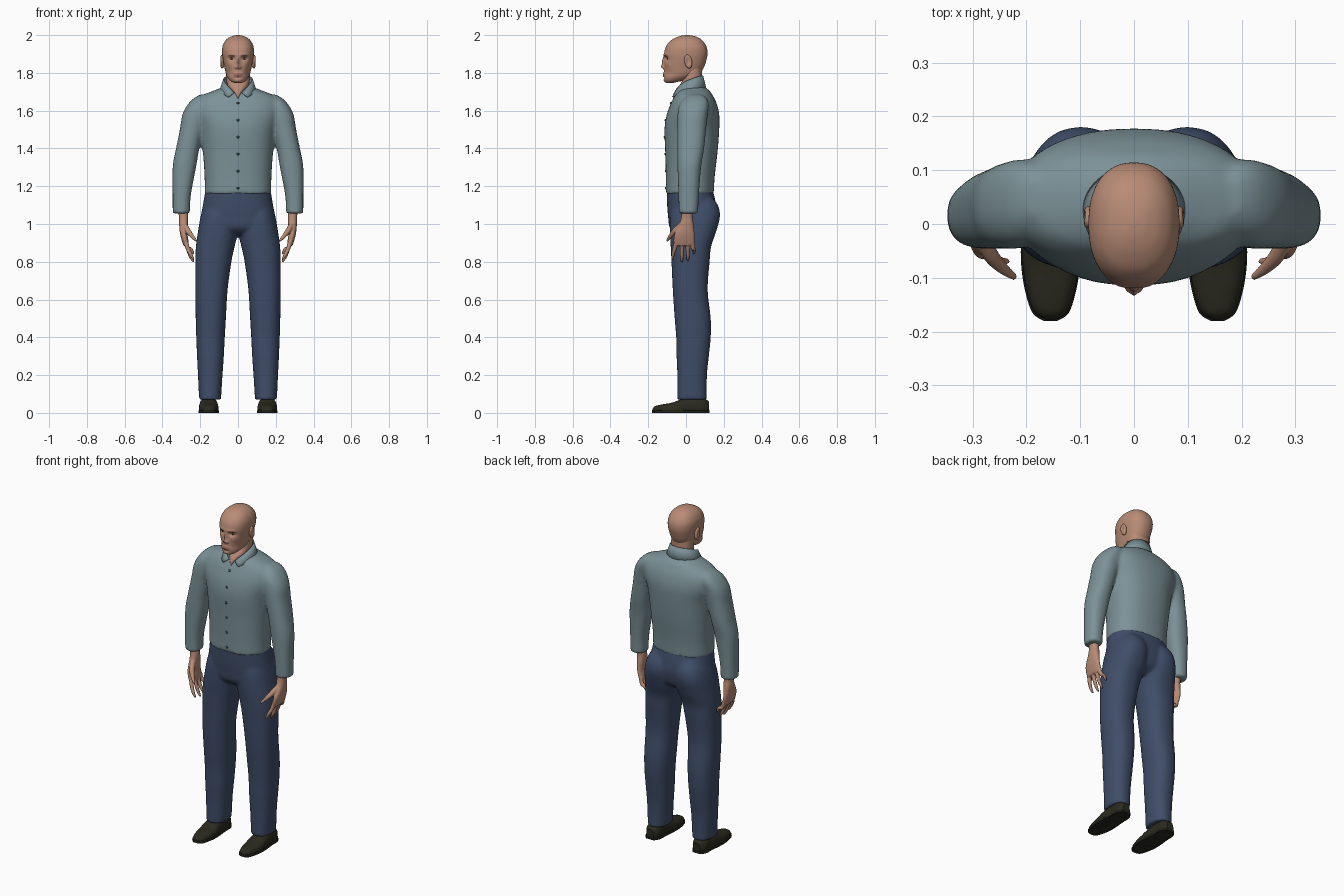
import bpy, bmesh, math
from mathutils import Vector, Matrix
from mathutils.bvhtree import BVHTree

cube = bpy.data.objects.get("Cube")
if cube:
    bpy.data.objects.remove(cube, do_unlink=True)


def material(name, *rgb):
    m = bpy.data.materials.new(name)
    m.use_nodes = True
    m.diffuse_color = (*rgb, 1)
    m.node_tree.nodes["Principled BSDF"].inputs["Base Color"].default_value = (*rgb, 1)
    return m


SKIN = material("skin", .48, .26, .18)
LIP = material("lip", .33, .14, .10)
BROW = material("brow", .16, .08, .055)
EYE = material("eye white", .5, .46, .42)
IRIS = material("iris", .04, .03, .025)
SHIRT = material("shirt cloth", .20, .285, .31)
BUTTON = material("button", .05, .07, .085)
DENIM = material("trouser cloth", .05, .075, .14)
LEATHER = material("shoe leather", .024, .023, .014)
SOLE = material("shoe sole", .014, .014, .01)


def refine(rows, steps):
    """Spline interpolation between rows of numbers."""
    out, last = [], len(rows) - 1
    for i in range(last):
        a, b, c, d = (rows[max(0, min(last, i + k))] for k in (-1, 0, 1, 2))
        for s in range(steps):
            t = s / steps
            out.append([q + t * (r - p + t * (2 * p - 5 * q + 4 * r - w + t * (3 * (q - r) + w - p))) / 2
                        for p, q, r, w in zip(a, b, c, d)])
    return out + [list(rows[last])]


def skin(bm, rings):
    """Closed surface through equal rings of points."""
    loops = [[bm.verts.new(p) for p in ring] for ring in rings]
    for lo, hi in zip(loops, loops[1:]):
        for i in range(len(lo)):
            bm.faces.new((lo[i - 1], lo[i], hi[i], hi[i - 1]))
    bm.faces.new(loops[0][::-1])
    bm.faces.new(loops[-1])


def upright(t, u, v):
    return (u, v, t)


def flipped(t, u, v):
    return (-u, v, t)


def loft(bm, rows, place=upright, power=2.3, count=40, steps=5):
    """Rows are: station, low and high u, low and high v."""
    rings = []
    for t, u0, u1, v0, v1 in refine(rows, steps):
        ring = []
        for i in range(count):
            a = math.tau * i / count
            c, s = math.cos(a), math.sin(a)
            u = math.copysign(abs(c) ** (2 / power), c)
            v = math.copysign(abs(s) ** (2 / power), s)
            ring.append(place(t, (u0 + u1 + (u1 - u0) * u) / 2, (v0 + v1 + (v1 - v0) * v) / 2))
        rings.append(ring)
    skin(bm, rings)


def even(rows):
    return [(z, -w, w, y0, y1) for z, w, y0, y1 in rows]


def tube(bm, points, count=12):
    """Tapered tube through points given as x, y, z, radius."""
    path = refine(points, 4)
    centres = [Vector(p[:3]) for p in path]
    rings = []
    for i, p in enumerate(path):
        ahead = centres[min(i + 1, len(path) - 1)] - centres[max(i - 1, 0)]
        turn = ahead.to_track_quat('Z', 'Y')
        rings.append([centres[i] + turn @ Vector((math.cos(a), math.sin(a), 0)) * p[3]
                      for a in (math.tau * k / count for k in range(count))])
    skin(bm, rings)


def ball(bm, centre, size, tilt=0):
    m = Matrix.Translation(centre) @ Matrix.Rotation(tilt, 4, 'X') @ Matrix.Diagonal((*size, 1))
    return bmesh.ops.create_uvsphere(bm, u_segments=24, v_segments=16, radius=1, matrix=m)["verts"]


def finish(name, bm, *mats, voxel=0, smooth=0, mirror=False):
    bmesh.ops.recalc_face_normals(bm, faces=bm.faces)
    mesh = bpy.data.meshes.new(name)
    bm.to_mesh(mesh)
    bm.free()
    for m in mats:
        mesh.materials.append(m)
    ob = bpy.data.objects.new(name, mesh)
    bpy.context.collection.objects.link(ob)
    bpy.ops.object.select_all(action='DESELECT')
    ob.select_set(True)
    bpy.context.view_layer.objects.active = ob
    bpy.ops.object.shade_smooth_by_angle(angle=math.radians(50))
    if voxel:  # melt overlapping pieces into one skin
        r = ob.modifiers.new("Blend", 'REMESH')
        r.mode, r.voxel_size, r.use_smooth_shade = 'VOXEL', voxel, True
        s = ob.modifiers.new("Soften", 'SMOOTH')
        s.factor, s.iterations = .5, smooth
    if mirror:
        ob.modifiers.new("Mirror", 'MIRROR')
    return ob


def front_of(ob):
    """Function giving the front surface depth at x, z."""
    bpy.context.view_layer.update()
    tree = BVHTree.FromObject(ob, bpy.context.evaluated_depsgraph_get())

    def depth(x, z):
        hit = tree.ray_cast(Vector((x, -1, z)), Vector((0, 1, 0)))[0]
        return hit.y if hit else -.1
    return depth


# Shirt: torso and both sleeves
bm = bmesh.new()
loft(bm, even([(1.16, .177, -.107, .147), (1.25, .177, -.107, .152), (1.38, .186, -.11, .167),
               (1.5, .2, -.114, .176), (1.58, .225, -.102, .176), (1.64, .225, -.08, .162),
               (1.68, .19, -.06, .142), (1.705, .13, -.045, .125), (1.725, .08, -.02, .1)]))
sleeve = [(1.055, .254, .346, -.038, .064), (1.15, .25, .346, -.04, .068), (1.3, .222, .346, -.045, .08),
          (1.4, .205, .328, -.046, .096), (1.5, .18, .308, -.046, .106), (1.58, .15, .294, -.045, .115),
          (1.63, .14, .268, -.035, .12), (1.665, .15, .235, -.01, .11), (1.685, .17, .2, .02, .08)]
for place in (upright, flipped):
    loft(bm, sleeve, place)
shirt = finish("shirt", bm, SHIRT, voxel=.009, smooth=6)

# Buttons down the front
depth = front_of(shirt)
bm = bmesh.new()
for i in range(6):
    z = 1.64 - .09 * i
    ball(bm, (0, depth(0, z), z), (.007, .005, .007))
finish("shirt_buttons", bm, BUTTON)

# Folded collar, high at the back with two pointed wings
bm = bmesh.new()
rows = []
for i in range(49):
    s = i / 24 - 1
    row = []
    for reach, rx, back, front, z, drop in ((165, .075, .065, .083, 1.785, .09),
                                            (150, .098, .083, .108, 1.712, .04)):
        a = math.radians(reach * s)
        c = math.cos(a)
        row.append(Vector((rx * math.sin(a), .023 + c * (back if c > 0 else front),
                           z - drop * abs(s) ** 2.5)))
    row.insert(1, row[0].lerp(row[1], .5) + (row[1] - row[0]).cross(Vector((0, 0, 0))))
    rows.append([bm.verts.new(p) for p in row])
for a, b in zip(rows, rows[1:]):
    for k in range(2):
        bm.faces.new((a[k], a[k + 1], b[k + 1], b[k]))
collar = finish("collar", bm, SHIRT)
thick = collar.modifiers.new("Cloth", 'SOLIDIFY')
thick.thickness, thick.offset = .006, 0

# Trousers: hips and two legs with rounded seat
bm = bmesh.new()
loft(bm, even([(.945, .11, -.05, .1), (.98, .2, -.086, .145), (1.04, .197, -.095, .162),
               (1.1, .186, -.1, .16), (1.185, .172, -.102, .141)]))
leg = [(.07, .09, .206, -.046, .11), (.2, .082, .212, -.046, .111), (.3, .075, .217, -.05, .121),
       (.4, .07, .221, -.052, .131), (.5, .064, .224, -.06, .131), (.65, .055, .226, -.07, .115),
       (.8, .035, .226, -.077, .125), (.88, .018, .223, -.081, .133), (.96, 0, .212, -.086, .16),
       (1.04, 0, .198, -.085, .18), (1.1, .01, .18, -.07, .169), (1.15, .04, .15, -.04, .13)]
for place in (upright, flipped):
    loft(bm, leg, place)
finish("trousers", bm, DENIM, voxel=.009, smooth=5)


# Shoes and soles, lofted from toe to heel
def lengthwise(t, u, v):
    return (u, t, max(0, v))


shoe = [(-.178, .145, .165, .02), (-.163, .124, .186, .036), (-.12, .11, .2, .046), (-.07, .103, .207, .055),
        (-.02, .105, .206, .074), (.04, .11, .2, .085), (.09, .112, .198, .08), (.122, .132, .178, .06)]
bm = bmesh.new()
loft(bm, [(y, a, b, -.02, h) for y, a, b, h in shoe], lengthwise, power=2.6)
finish("shoes", bm, LEATHER, mirror=True)
bm = bmesh.new()
loft(bm, [(y * 1.01, a - .003, b + .003, -.01, .016) for y, a, b, h in shoe], lengthwise, power=6)
finish("shoe_soles", bm, SOLE, mirror=True)

# Hands: palm, four fingers and thumb
bm = bmesh.new()
loft(bm, [(.885, .264, .288, -.06, .042), (.91, .262, .297, -.066, .046), (.95, .268, .307, -.06, .045),
          (1, .265, .312, -.036, .04), (1.04, .264, .313, -.025, .035), (1.1, .27, .322, -.022, .04)], count=24)
for y, slant, tip in ((-.051, -.018, .81), (-.022, 0, .798), (.008, .002, .804), (.034, .008, .84)):
    tube(bm, [(.277, y, .91, .012), (.266, y + slant / 2, .87, .011),
              (.25, y + slant, tip + .028, .0095), (.234, y + slant, tip, .005)])
tube(bm, [(.285, -.02, 1, .014), (.266, -.058, .965, .015), (.243, -.083, .935, .011), (.22, -.1, .91, .006)])
finish("hands", bm, SKIN, voxel=.004, smooth=3, mirror=True)

# Neck, narrowing to the open shirt front
bm = bmesh.new()
loft(bm, even([(1.665, .006, -.07, .05), (1.69, .022, -.066, .06), (1.72, .048, -.047, .08),
               (1.76, .062, -.02, .084), (1.83, .062, -.02, .085)]))
finish("neck", bm, SKIN)

# Head: smooth skull, then the face pressed in and pulled out
bm = bmesh.new()
loft(bm, even([(1.747, .018, -.1, -.065), (1.755, .037, -.111, -.03), (1.775, .055, -.117, .03),
               (1.8, .065, -.117, .075), (1.83, .072, -.115, .095), (1.865, .079, -.115, .107),
               (1.9, .084, -.116, .114), (1.935, .083, -.108, .11), (1.965, .071, -.088, .093),
               (1.985, .051, -.058, .069), (1.996, .027, -.028, .04), (2, .006, -.002, .012)]),
     count=128, steps=8)
# x, z, width, height, push
dents = [(.033, 1.876, .016, .01, .013), (.028, 1.897, .024, .008, -.004), (0, 1.86, .009, .024, -.012),
         (0, 1.833, .012, .011, -.015), (.013, 1.828, .006, .007, -.007), (.045, 1.845, .018, .016, -.004),
         (.05, 1.8, .02, .02, .006), (0, 1.79, .022, .01, -.006), (0, 1.757, .018, .012, -.005),
         (0, 1.774, .02, .005, .004), (0, 1.791, .02, .002, .003)]
for v in bm.verts:
    if v.co.y < -.03:
        x, z = abs(v.co.x), v.co.z
        v.co.y += sum(push * math.exp(-((x - px) / w) ** 2 - ((z - pz) / h) ** 2)
                      for px, pz, w, h, push in dents)
for f in bm.faces:
    c = f.calc_center_median()
    x = abs(c.x)
    if c.y < -.08:
        if (x / .024) ** 2 + ((c.z - 1.79) / .009) ** 2 < 1:
            f.material_index = 1
        elif .016 < x < .052 and abs(c.z - 1.892 + abs(x - .036) * .15) < .003:
            f.material_index = 2
head = finish("head", bm, SKIN, LIP, BROW)

# Eyes set into the sockets
depth = front_of(head)
y = depth(.033, 1.876)
bm = bmesh.new()
ball(bm, (.033, y + .003, 1.876), (.013, .006, .0055))
finish("eyes", bm, EYE, mirror=True)
bm = bmesh.new()
ball(bm, (.033, y - .002, 1.876), (.005, .0025, .005))
finish("irises", bm, IRIS, mirror=True)

# Ears with a hollow on the outside
bm = bmesh.new()
centre = Vector((.084, .012, 1.86))
for v in ball(bm, centre, (.014, .02, .037), .2):
    d = v.co - centre
    if d.x > 0:
        v.co.x -= .012 * math.exp(-(d.y / .011) ** 2 - (d.z / .02) ** 2)
finish("ears", bm, SKIN, mirror=True)
